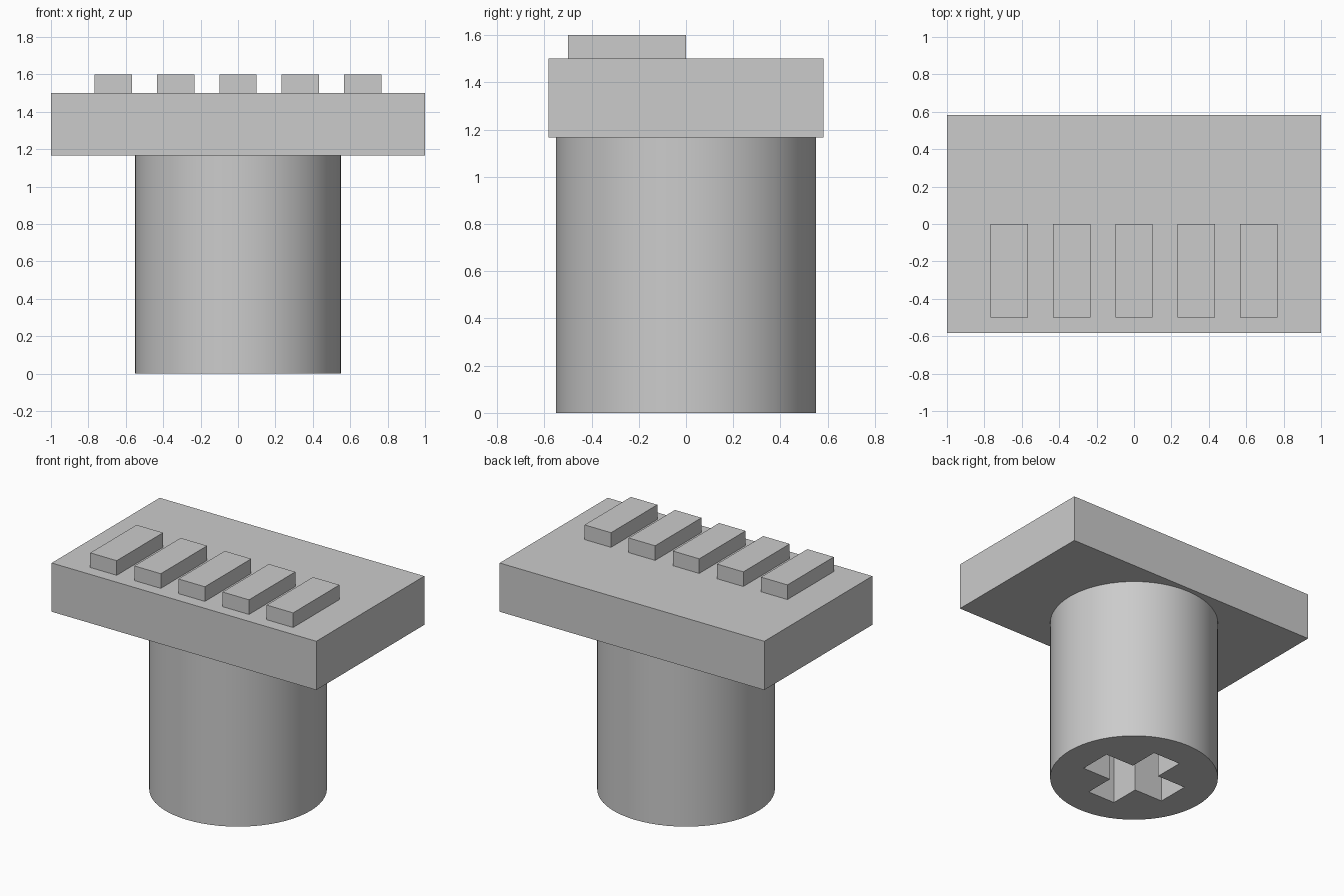
import bpy, bmesh

if "Cube" in bpy.data.objects:
    bpy.data.objects.remove(bpy.data.objects["Cube"])

grey = bpy.data.materials.new("plain grey")
grey.diffuse_color = (0.6, 0.6, 0.6, 1)
grey.use_nodes = True
grey.node_tree.nodes["Principled BSDF"].inputs["Base Color"].default_value = grey.diffuse_color


def finish(name, bm):
    """Turn a bmesh into a named grey object."""
    bmesh.ops.recalc_face_normals(bm, faces=bm.faces)
    mesh = bpy.data.meshes.new(name)
    bm.to_mesh(mesh)
    bm.free()
    mesh.materials.append(grey)
    ob = bpy.data.objects.new(name, mesh)
    bpy.context.collection.objects.link(ob)
    return ob


def box(name, x0, x1, y0, y1, z0, z1):
    bm = bmesh.new()
    bmesh.ops.create_cube(bm, size=1)
    for v in bm.verts:
        v.co = ((x0 + x1) / 2 + v.co.x * (x1 - x0),
                (y0 + y1) / 2 + v.co.y * (y1 - y0),
                (z0 + z1) / 2 + v.co.z * (z1 - z0))
    return finish(name, bm)


# Top plate
box("top_plate", -1, 1, -0.583, 0.583, 1.167, 1.5)

# Row of raised bars near the front edge
for i in range(5):
    x = (i - 2) / 3
    box(f"raised_bar_{i + 1}", x - 0.1, x + 0.1, -0.5, 0, 1.5, 1.6)

# Round stem
bm = bmesh.new()
bmesh.ops.create_cone(bm, cap_ends=True, segments=64, radius1=0.55,
                      radius2=0.55, depth=1.167)
bmesh.ops.translate(bm, verts=bm.verts, vec=(0, 0, 1.167 / 2))
stem = finish("stem", bm)

# Cross-shaped cutter for the socket in the underside of the stem
half, wx, wy, depth = 0.333, 0.108, 0.117, 0.667
quarter = [(half, wy), (wx, wy), (wx, half)]
outline = (quarter
           + [(-x, y) for x, y in reversed(quarter)]
           + [(-x, -y) for x, y in quarter]
           + [(x, -y) for x, y in reversed(quarter)])
bm = bmesh.new()
face = bm.faces.new([bm.verts.new((x, y, -0.1)) for x, y in outline])
top = bmesh.ops.extrude_face_region(bm, geom=[face])["geom"]
bmesh.ops.translate(bm, verts=[v for v in top if isinstance(v, bmesh.types.BMVert)],
                    vec=(0, 0, depth + 0.1))
cutter = finish("socket_cutter", bm)
cutter.hide_render = True

# Cut the socket and shade the stem's side smooth
bpy.context.view_layer.objects.active = stem
stem.select_set(True)
mod = stem.modifiers.new("socket", 'BOOLEAN')
mod.operation = 'DIFFERENCE'
mod.solver = 'EXACT'
mod.object = cutter
bpy.ops.object.modifier_apply(modifier=mod.name)
bpy.data.objects.remove(cutter)
bpy.ops.object.shade_smooth_by_angle()
